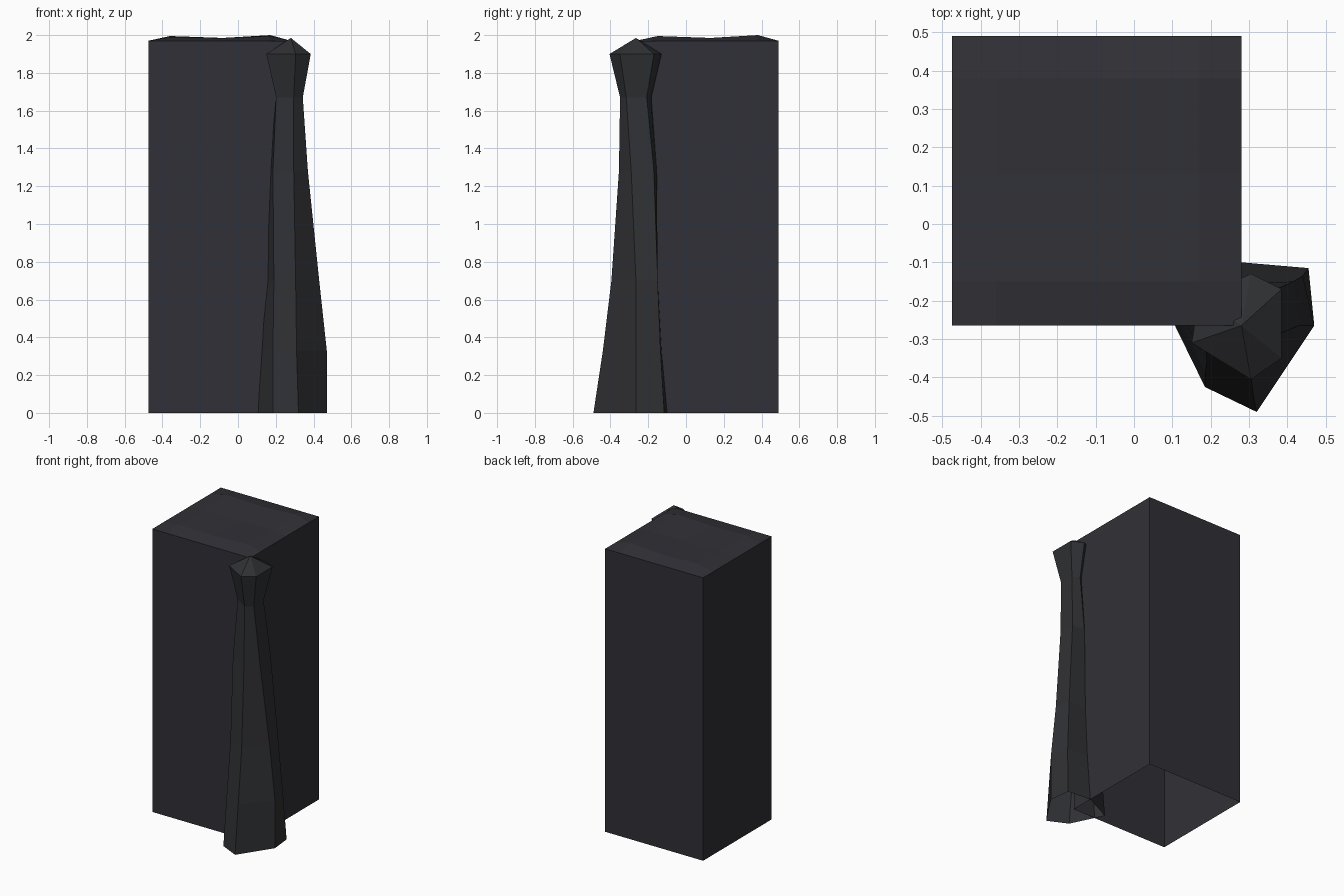
import bpy, bmesh

if "Cube" in bpy.data.objects:
    bpy.data.objects.remove(bpy.data.objects["Cube"])


def material(name, col):
    m = bpy.data.materials.new(name)
    m.diffuse_color = (*col, 1)
    m.use_nodes = True
    m.node_tree.nodes["Principled BSDF"].inputs["Base Color"].default_value = m.diffuse_color
    return m


def finish(bm, name, mat):
    bmesh.ops.recalc_face_normals(bm, faces=bm.faces)
    me = bpy.data.meshes.new(name)
    bm.to_mesh(me)
    bm.free()
    ob = bpy.data.objects.new(name, me)
    bpy.context.collection.objects.link(ob)
    me.materials.append(mat)
    return ob


slate = material("dark slate", (0.030, 0.030, 0.038))
charcoal = material("dark charcoal", (0.029, 0.030, 0.034))

# Tall block, open underneath, with a gently uneven top
X = [-0.475, -0.36, -0.08, 0.17, 0.28]
Y = [-0.265, -0.15, 0.13, 0.38, 0.49]
H = [[1.99, 1.985, 1.995],
     [1.985, 1.98, 1.985],
     [1.995, 1.985, 2.0]]          # inner heights, rows follow y
bm = bmesh.new()
g = [[bm.verts.new((x, y, H[j - 1][i - 1] if 0 < i < 4 and 0 < j < 4 else 1.97))
      for i, x in enumerate(X)] for j, y in enumerate(Y)]
for j in range(4):
    for i in range(4):
        bm.faces.new((g[j][i], g[j][i + 1], g[j + 1][i + 1], g[j + 1][i]))
rim = g[0][:] + [r[-1] for r in g[1:]] + g[-1][-2::-1] + [r[0] for r in g[-2:0:-1]]
corners = [g[0][0], g[0][-1], g[-1][-1], g[-1][0]]
foot = {c: bm.verts.new((c.co.x, c.co.y, 0)) for c in corners}
n = len(rim) // 4
for k in range(4):
    top = [rim[(k * n + s) % len(rim)] for s in range(n + 1)]
    bm.faces.new([foot[top[0]], foot[top[-1]]] + top[::-1])
finish(bm, "block", slate)

# Six-sided flared corner post with a pointed cap
cap = [(0.17, -0.19), (0.15, -0.31), (0.305, -0.405),
       (0.385, -0.35), (0.385, -0.17), (0.305, -0.13)]
neck = [(0.28 + (x - 0.28) * 0.6, -0.265 + (y + 0.265) * 0.6) for x, y in cap]
rings = [
    (0.0, [(0.075, -0.20), (0.185, -0.425), (0.32, -0.49),
           (0.47, -0.265), (0.455, -0.115), (0.28, -0.10)]),
    (0.33, [(0.10, -0.205), (0.185, -0.39), (0.31, -0.44),
            (0.47, -0.265), (0.44, -0.135), (0.28, -0.13)]),
    (0.7, [(0.14, -0.21), (0.19, -0.355), (0.305, -0.395),
           (0.43, -0.265), (0.415, -0.15), (0.28, -0.15)]),
    (1.28, [(0.165, -0.215), (0.185, -0.32), (0.295, -0.355),
            (0.37, -0.29), (0.37, -0.17), (0.285, -0.155)]),
    (1.67, neck),
    (1.9, cap),
]
bm = bmesh.new()
loops = [[bm.verts.new((x, y, z)) for x, y in pts] for z, pts in rings]
for a, b in zip(loops, loops[1:]):
    for i in range(6):
        k = (i + 1) % 6
        bm.faces.new((a[i], a[k], b[k], b[i]))
tip = bm.verts.new((0.28, -0.265, 1.985))
for i in range(6):
    bm.faces.new((loops[-1][i], loops[-1][(i + 1) % 6], tip))
finish(bm, "corner_post", charcoal)
